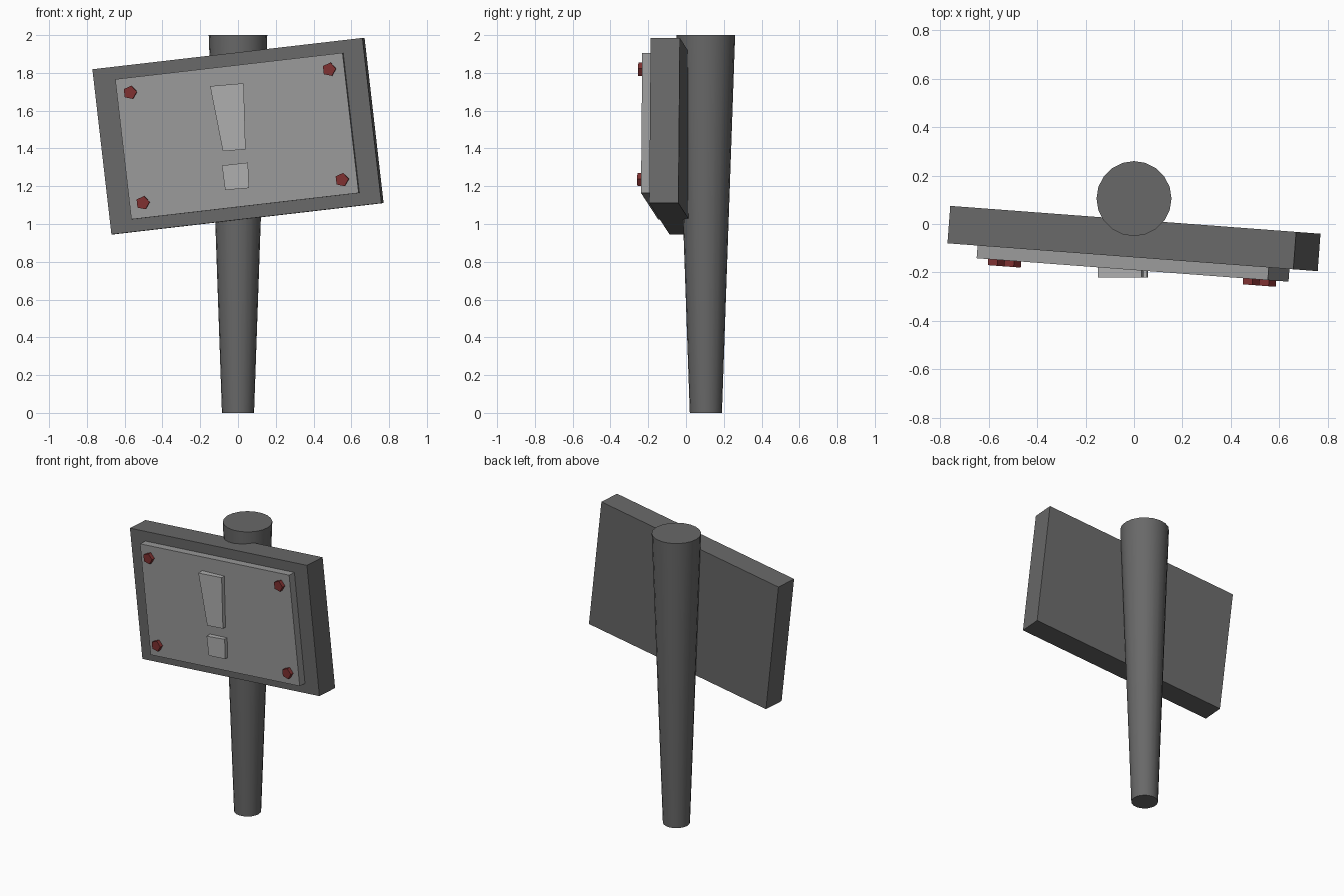
import bpy, bmesh
from mathutils import Matrix, Vector, Euler
from math import radians, pi, cos, sin

if "Cube" in bpy.data.objects:
    bpy.data.objects.remove(bpy.data.objects["Cube"])

# The sign leans in its own plane and is turned slightly about the post
SIGN = Matrix.Translation((0, -0.06, 1.465)) @ Euler((0, radians(-6.6), radians(-4.3))).to_matrix().to_4x4()


def material(name, rgb):
    m = bpy.data.materials.new(name)
    m.diffuse_color = (*rgb, 1)
    m.use_nodes = True
    m.node_tree.nodes["Principled BSDF"].inputs["Base Color"].default_value = m.diffuse_color
    return m


def add(name, bm, mat):
    bmesh.ops.recalc_face_normals(bm, faces=bm.faces)
    me = bpy.data.meshes.new(name)
    bm.to_mesh(me)
    bm.free()
    me.materials.append(mat)
    ob = bpy.data.objects.new(name, me)
    bpy.context.collection.objects.link(ob)
    return ob


def box(name, size, centre, mat):
    bm = bmesh.new()
    bmesh.ops.create_cube(bm, size=1, matrix=Matrix.Translation(centre) @ Matrix.Diagonal((*size, 1)))
    ob = add(name, bm, mat)
    ob.matrix_world = SIGN
    return ob


def prism(name, outline, y_front, y_back, mat):
    """Extrude an (x, z) outline along y."""
    bm = bmesh.new()
    face = bm.faces.new([bm.verts.new((x, y_front, z)) for x, z in outline])
    ext = bmesh.ops.extrude_face_region(bm, geom=[face])["geom"]
    bmesh.ops.translate(bm, vec=(0, y_back - y_front, 0),
                        verts=[v for v in ext if isinstance(v, bmesh.types.BMVert)])
    if not face.is_valid or len(bm.faces) == len(outline) + 1:
        bm.faces.new([v for v in bm.verts if abs(v.co.y - y_front) < 1e-5])
    return add(name, bm, mat)


dark = material("dark_grey", (0.14, 0.14, 0.14))
mid = material("mid_grey", (0.32, 0.32, 0.32))
light = material("light_grey", (0.43, 0.43, 0.43))
red = material("dark_red", (0.21, 0.03, 0.03))

# Post, widening towards the top
bm = bmesh.new()
bmesh.ops.create_cone(bm, cap_ends=True, segments=20, radius1=0.085, radius2=0.155, depth=2,
                      matrix=Matrix.Translation((0, 0.105, 1)))
post = add("post", bm, dark)
bpy.context.view_layer.objects.active = post
post.select_set(True)
bpy.ops.object.shade_smooth_by_angle(angle=radians(30))

# Backing board and raised face plate
box("board", (1.443, 0.155, 0.88), (0, 0, 0), dark)
box("face_plate", (1.215, 0.08, 0.747), (0.004, -0.09, 0), mid)

# Raised shapes on the plate, parallel to the front
prism("tapered_bar", [(-0.148, 1.73), (0.03, 1.745), (0.04, 1.395), (-0.08, 1.385)], -0.222, -0.17, light)
prism("small_block", [(-0.085, 1.31), (0.053, 1.325), (0.058, 1.19), (-0.068, 1.18)], -0.222, -0.17, light)

# Five-sided bolts at the plate corners
for sx, side in ((-1, "left"), (1, "right")):
    for sz, level in ((-1, "lower"), (1, "upper")):
        ring = [(sx * 0.532 + 0.037 * cos(i * 2 * pi / 5), sz * 0.294 + 0.037 * sin(i * 2 * pi / 5))
                for i in range(5)]
        bolt = prism(f"bolt_{level}_{side}", ring, -0.155, -0.11, red)
        bolt.matrix_world = SIGN
